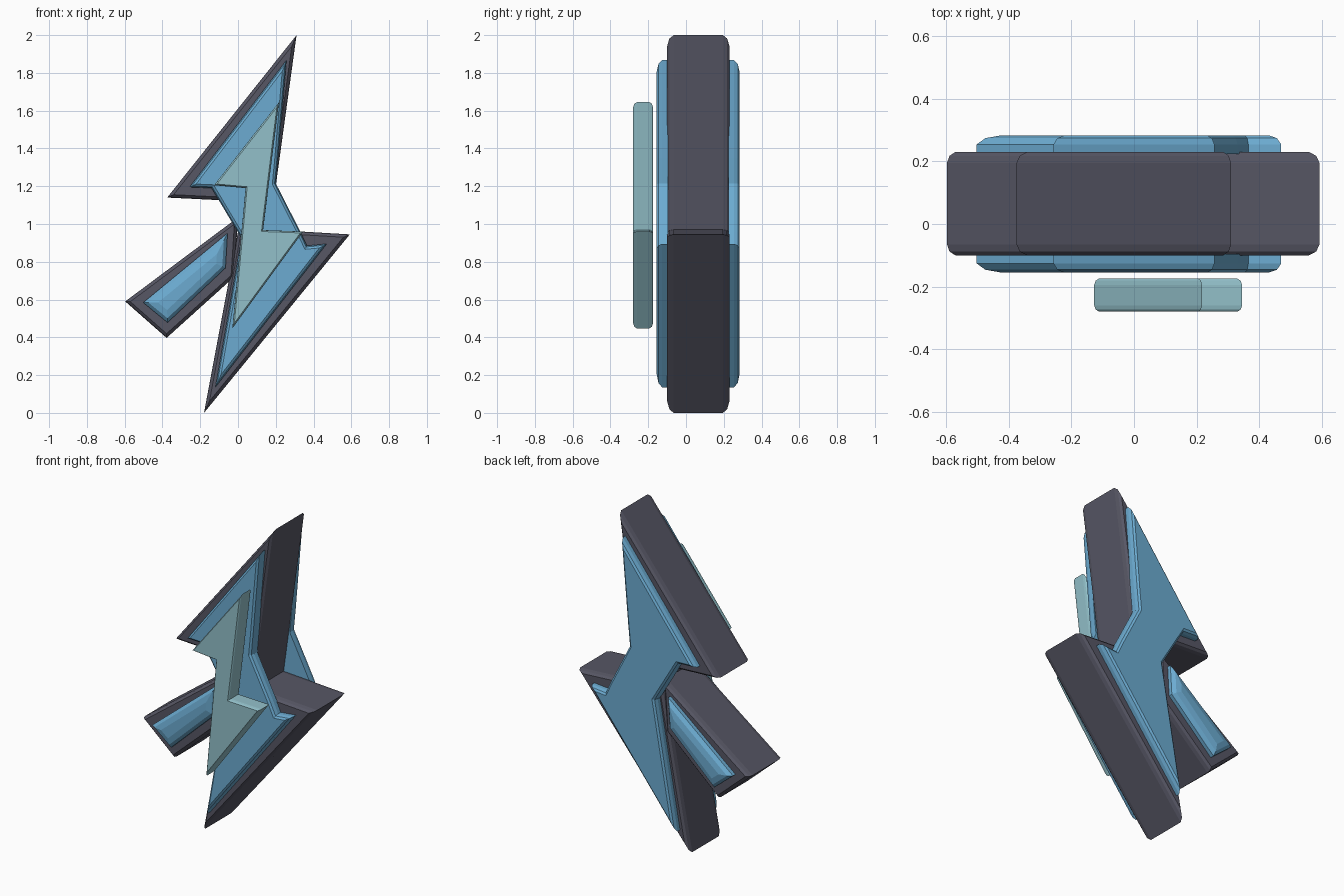
import bpy, bmesh
from mathutils import Vector

cube = bpy.data.objects.get("Cube")
if cube:
    bpy.data.objects.remove(cube)


def make_material(name, color):
    mat = bpy.data.materials.new(name)
    mat.use_nodes = True
    mat.diffuse_color = (*color, 1)
    bsdf = mat.node_tree.nodes["Principled BSDF"]
    bsdf.inputs["Base Color"].default_value = (*color, 1)
    bsdf.inputs["Roughness"].default_value = 0.6
    return mat


slate = make_material("slate grey", (0.095, 0.095, 0.13))
blue = make_material("sky blue", (0.15, 0.41, 0.64))
pale = make_material("pale teal", (0.29, 0.53, 0.59))


def inset(points, d):
    """Mitred inward offset of a counter-clockwise (x, z) outline."""
    result = []
    for i, p in enumerate(points):
        p = Vector(p)
        a = (p - Vector(points[i - 1])).normalized()
        b = (Vector(points[(i + 1) % len(points)]) - p).normalized()
        na, nb = Vector((-a.y, a.x)), Vector((-b.y, b.x))
        result.append(p + (na + nb) * d / (1 + na.dot(nb)))
    return result


def loft(name, points, rings, mat):
    """Solid made from an outline repeated at (inset, y) steps."""
    bm = bmesh.new()
    loops = [[bm.verts.new((p[0], y, p[1])) for p in inset(points, d)]
             for d, y in rings]
    n = len(points)
    for lo, hi in zip(loops, loops[1:]):
        for i in range(n):
            j = (i + 1) % n
            bm.faces.new((lo[i], lo[j], hi[j], hi[i]))
    bm.faces.new(loops[0])
    bm.faces.new(loops[-1])
    bmesh.ops.recalc_face_normals(bm, faces=bm.faces)
    mesh = bpy.data.meshes.new(name)
    bm.to_mesh(mesh)
    bm.free()
    mesh.materials.append(mat)
    obj = bpy.data.objects.new(name, mesh)
    bpy.context.collection.objects.link(obj)
    return obj


def slab_rings(front, back, width, depth):
    """Straight sides with a two-step rounded rim on both faces."""
    rim = [(width, 0), (width * 0.3, depth * 0.35), (0, depth)]
    return [(d, front + y) for d, y in rim] + [(d, back - y) for d, y in reversed(rim)]


# Dark bodies: the large bolt and the side bar
bolt = [(0.31, 2.0), (-0.375, 1.14), (0.03, 1.12),
        (-0.18, 0.0), (0.592, 0.945), (0.168, 0.97)]
bar = [(-0.597, 0.59), (-0.378, 0.397), (-0.02, 0.72), (0.0, 1.035)]
body = slab_rings(-0.1, 0.23, 0.017, 0.035)
loft("bolt_body", bolt, body, slate)
loft("bar_body", bar, body, slate)

# Blue raised panels, repeated on front and back
bolt_panel = [(0.257, 1.868), (-0.257, 1.195), (-0.14, 1.19), (0.018, 0.925),
              (-0.12, 0.135), (0.47, 0.895), (0.365, 0.885),
              (0.33, 0.96), (0.2, 1.215), (0.213, 1.35)]
bar_panel = [(-0.502, 0.584), (-0.373, 0.478), (-0.066, 0.767), (-0.055, 0.952)]
middle = 0.064
for side, sign in (("front", -1), ("back", 1)):
    for name, points, rim in (("bolt", bolt_panel, 0.018), ("bar", bar_panel, 0.05)):
        steps = [(0, 0.16), (0, 0.19), (rim * 0.35, 0.21), (rim, 0.219)]
        loft(f"{side}_{name}_panel", points,
             [(d, middle + sign * y) for d, y in steps], blue)

# Small pale bolt floating ahead of the front panel
small_bolt = [(0.217, 1.645), (-0.127, 1.205), (0.04, 1.19),
              (-0.03, 0.447), (0.345, 0.96), (0.133, 0.968)]
loft("small_front_bolt", small_bolt, slab_rings(-0.28, -0.174, 0.008, 0.02), pale)
